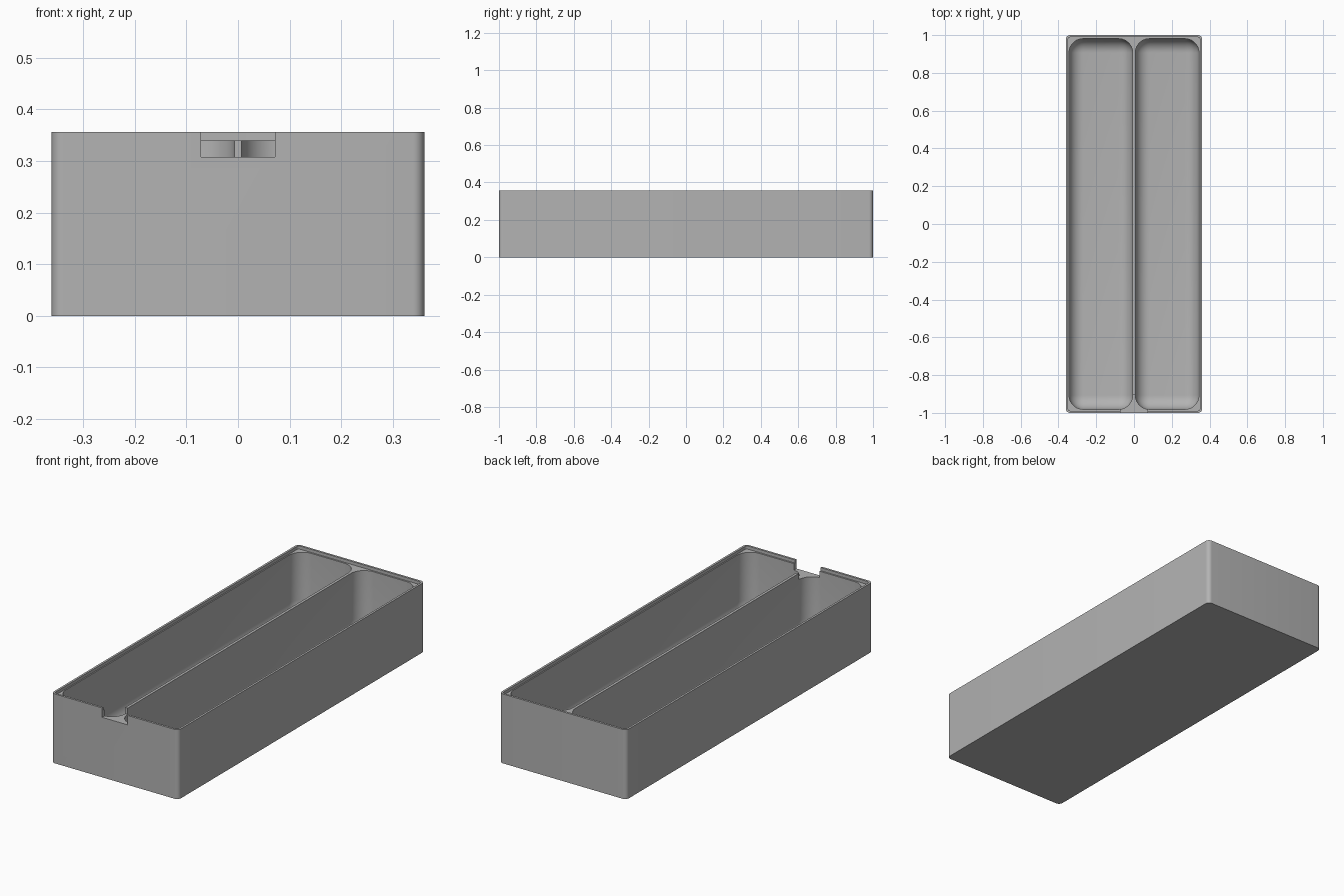
import bpy
import bmesh
from math import radians
from mathutils import Vector

old = bpy.data.objects.get("Cube")
if old:
    bpy.data.objects.remove(old, do_unlink=True)

WIDTH, LENGTH, HEIGHT = 0.722, 2.0, 0.356
LEDGE = 0.34           # height of the lid seat and divider
FLOOR = 0.02
NOTCH_FLOOR = 0.308

grey = bpy.data.materials.new("plain grey")
grey.use_nodes = True
colour = (0.45, 0.45, 0.45, 1)
grey.diffuse_color = colour
grey.node_tree.nodes["Principled BSDF"].inputs["Base Color"].default_value = colour


def block(name, low, high, radius=0, segments=8, round_floor=False):
    """Box between two corners, with rounded uprights and optionally a rounded floor."""
    low, high = Vector(low), Vector(high)
    bm = bmesh.new()
    bmesh.ops.create_cube(bm, size=1)
    for v in bm.verts:
        v.co = Vector(h if c > 0 else l for c, l, h in zip(v.co, low, high))
    if radius:
        edges = []
        for e in bm.edges:
            a, b = (v.co.z for v in e.verts)
            if abs(a - b) > 0.001 or (round_floor and max(a, b) < low.z + 0.001):
                edges.append(e)
        bmesh.ops.bevel(bm, geom=edges, offset=radius, segments=segments,
                        profile=0.5, affect='EDGES')
    bmesh.ops.recalc_face_normals(bm, faces=bm.faces)
    mesh = bpy.data.meshes.new(name)
    bm.to_mesh(mesh)
    bm.free()
    mesh.materials.append(grey)
    obj = bpy.data.objects.new(name, mesh)
    bpy.context.collection.objects.link(obj)
    return obj


def cut(target, cutter):
    """Subtract the cutter from the target and discard it."""
    mod = target.modifiers.new("cut", 'BOOLEAN')
    mod.operation = 'DIFFERENCE'
    mod.solver = 'EXACT'
    mod.object = cutter
    bpy.context.view_layer.objects.active = target
    bpy.ops.object.modifier_apply(modifier=mod.name)
    bpy.data.objects.remove(cutter, do_unlink=True)


# Outer body
tray = block("divided_tray", (-WIDTH / 2, -LENGTH / 2, 0),
             (WIDTH / 2, LENGTH / 2, HEIGHT), 0.022)

# Shallow seat for a lid inside the rim
cut(tray, block("lid_seat", (-0.35, -0.989, LEDGE), (0.35, 0.989, 0.5), 0.012, 5))

# Two compartments either side of the thin divider
for side in (-1, 1):
    inner, outer = side * 0.007, side * 0.344
    cut(tray, block("compartment", (min(inner, outer), -0.981, FLOOR),
                    (max(inner, outer), 0.981, 0.5), 0.075, 10, True))

# Finger notch through the front wall and the end of the divider
cut(tray, block("finger_notch", (-0.072, -1.1, NOTCH_FLOOR), (0.072, -0.905, 0.5)))

# Smooth the rounded corners while keeping the rim crisp
bpy.ops.object.select_all(action='DESELECT')
tray.select_set(True)
bpy.context.view_layer.objects.active = tray
bpy.ops.object.shade_smooth_by_angle(angle=radians(30))
